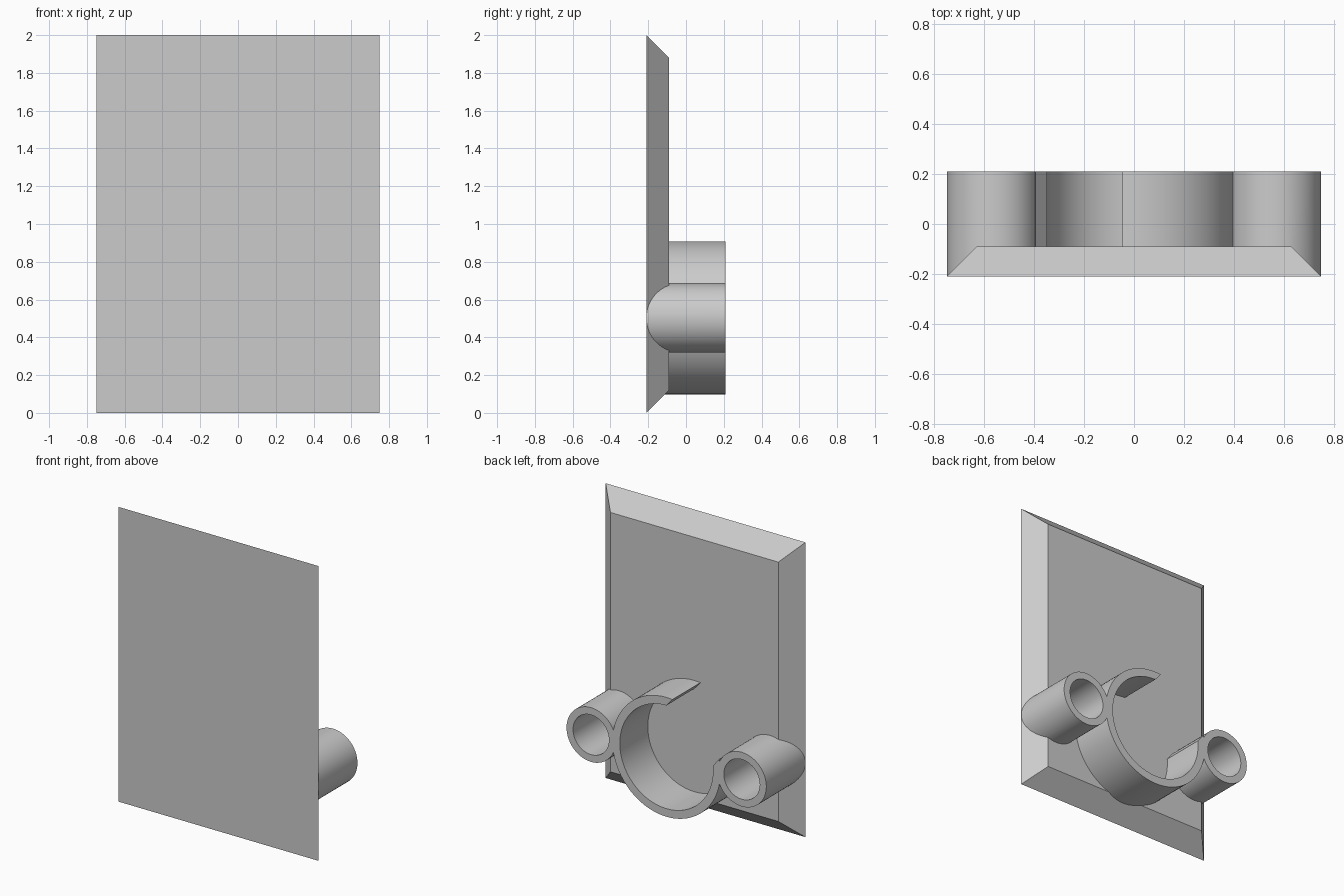
import bpy
import bmesh
from math import sin, cos, pi, radians

FRONT, PLATE_BACK, BACK = -0.21, -0.09, 0.21
ROOT = -0.209            # clip walls are rooted inside the plate
AXIS_Z = 0.503

old = bpy.data.objects.get("Cube")
if old:
    bpy.data.objects.remove(old, do_unlink=True)

grey = bpy.data.materials.new("plain grey")
grey.use_nodes = True
tone = (0.6, 0.6, 0.6, 1)
grey.diffuse_color = tone
grey.node_tree.nodes["Principled BSDF"].inputs["Base Color"].default_value = tone


def finish(name, bm):
    bmesh.ops.recalc_face_normals(bm, faces=bm.faces)
    mesh = bpy.data.meshes.new(name)
    bm.to_mesh(mesh)
    bm.free()
    mesh.materials.append(grey)
    ob = bpy.data.objects.new(name, mesh)
    bpy.context.collection.objects.link(ob)
    return ob


def bevelled_plate(name, half_w, height, inset):
    """Slab whose back face is inset on all four sides."""
    bm = bmesh.new()
    loops = []
    for y, d in ((FRONT, 0), (PLATE_BACK, inset)):
        w = half_w - d
        corners = ((-w, d), (w, d), (w, height - d), (-w, height - d))
        loops.append([bm.verts.new((x, y, z)) for x, z in corners])
    bm.faces.new(loops[0])
    bm.faces.new(loops[1])
    for i in range(4):
        j = (i + 1) % 4
        bm.faces.new((loops[0][i], loops[0][j], loops[1][j], loops[1][i]))
    return finish(name, bm)


def tube(name, cx, outer, inner, segs, outer_arc=None, inner_arc=None):
    """Tube along y; the arcs (start, end in degrees) leave it open."""
    closed = outer_arc is None
    count = segs if closed else segs + 1
    full = (0, 360)

    def point(r, arc, i, y):
        a0, a1 = arc or full
        a = radians(a0 + (a1 - a0) * i / segs)
        return bm.verts.new((cx + r * cos(a), y, AXIS_Z + r * sin(a)))

    bm = bmesh.new()
    sections = [[point(outer, outer_arc, i, ROOT), point(outer, outer_arc, i, BACK),
                 point(inner, inner_arc, i, BACK), point(inner, inner_arc, i, ROOT)]
                for i in range(count)]
    for i in range(segs):
        a, b = sections[i], sections[(i + 1) % count]
        for k in range(4):
            m = (k + 1) % 4
            bm.faces.new((a[k], a[m], b[m], b[k]))
    if not closed:
        bm.faces.new(sections[0])
        bm.faces.new(sections[-1])
    return finish(name, bm)


# Plate with chamfered rim
plate = bevelled_plate("plate_with_clip", 0.75, 2.0, 0.12)

# Open clip ring, its mouth cut parallel to the upper right diagonal
ring = tube("clip_ring", 0, 0.405, 0.35, 72, (-193, 96.4), (-185.5, 90))

# Round sockets on both sides
sockets = [tube(side + "_socket", s * 0.566, 0.184, 0.135, 64)
           for side, s in (("left", 1), ("right", -1))]

# Fuse everything into one solid
bpy.context.view_layer.objects.active = plate
for part in [ring] + sockets:
    mod = plate.modifiers.new("fuse", 'BOOLEAN')
    mod.operation = 'UNION'
    mod.solver = 'EXACT'
    mod.object = part
    bpy.ops.object.modifier_apply(modifier=mod.name)
    bpy.data.objects.remove(part, do_unlink=True)

bpy.ops.object.select_all(action='DESELECT')
plate.select_set(True)
bpy.ops.object.shade_smooth_by_angle(angle=radians(30))
